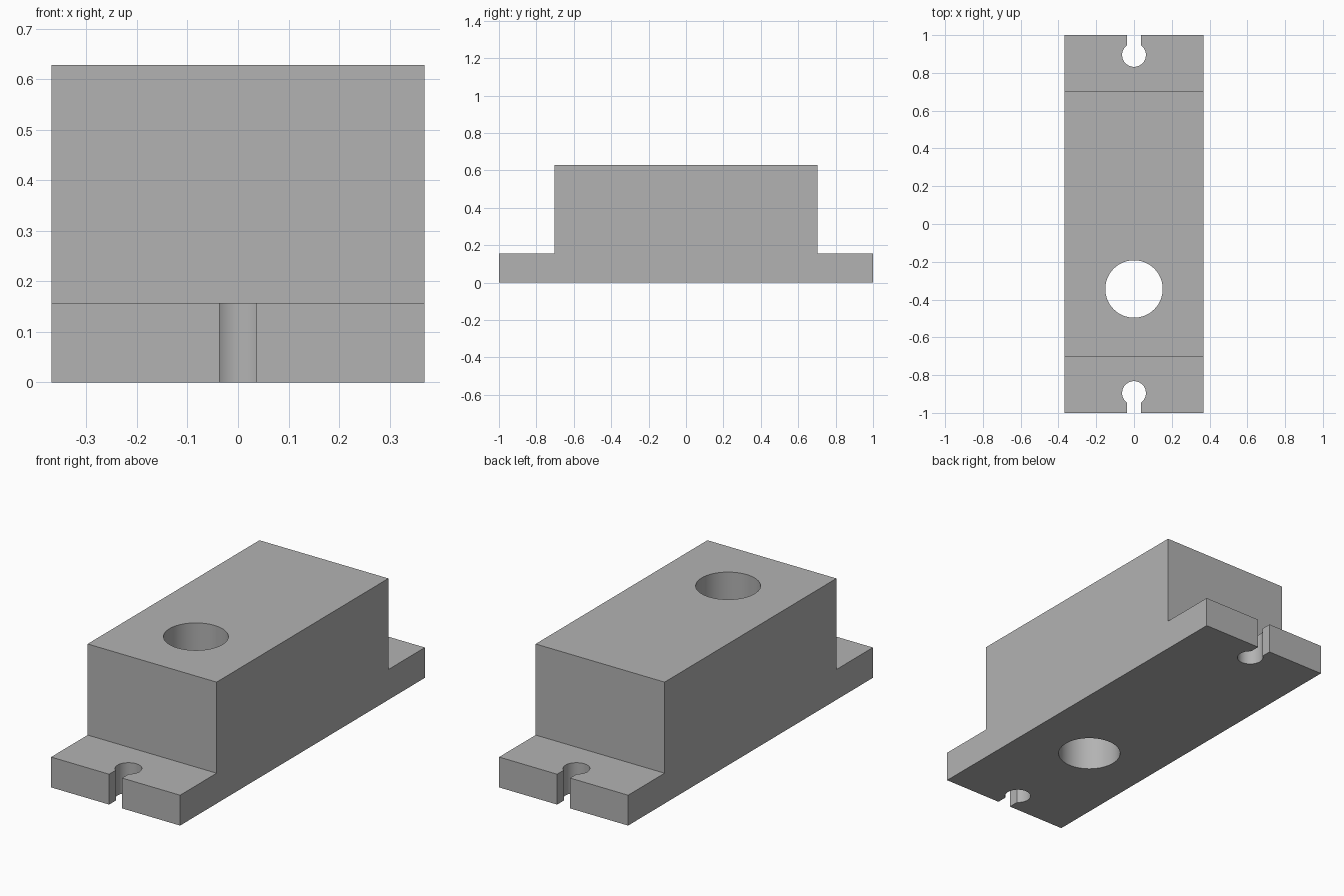
import bpy, bmesh, math

if "Cube" in bpy.data.objects:
    bpy.data.objects.remove(bpy.data.objects["Cube"])

HALF_W, BODY_Y, FLANGE_H, TOP = 0.369, 0.702, 0.157, 0.628


def prism(name, points, place, depth):
    """Extrude a closed outline; place() maps each 2D point to 3D."""
    bm = bmesh.new()
    face = bm.faces.new([bm.verts.new(place(*p)) for p in points])
    new = bmesh.ops.extrude_face_region(bm, geom=[face])["geom"]
    bmesh.ops.translate(bm, vec=depth, verts=[v for v in new if isinstance(v, bmesh.types.BMVert)])
    bmesh.ops.recalc_face_normals(bm, faces=bm.faces)
    mesh = bpy.data.meshes.new(name)
    bm.to_mesh(mesh)
    bm.free()
    obj = bpy.data.objects.new(name, mesh)
    bpy.context.collection.objects.link(obj)
    return obj


def arc(cy, r, start, end, n):
    return [(r * math.cos(start + (end - start) * i / n),
             cy + r * math.sin(start + (end - start) * i / n)) for i in range(n + 1)]


# Stepped block: side profile extruded across the width
profile = [(-1, 0), (1, 0), (1, FLANGE_H), (BODY_Y, FLANGE_H),
           (BODY_Y, TOP), (-BODY_Y, TOP), (-BODY_Y, FLANGE_H), (-1, FLANGE_H)]
block = prism("mounting_block", profile, lambda y, z: (-HALF_W, y, z), (2 * HALF_W, 0, 0))

grey = bpy.data.materials.new("grey")
grey.diffuse_color = (0.45, 0.45, 0.45, 1)
grey.use_nodes = True
grey.node_tree.nodes["Principled BSDF"].inputs["Base Color"].default_value = grey.diffuse_color
block.data.materials.append(grey)

# Through bore
cutters = [prism("bore_cutter", arc(-0.344, 0.152, 0, 2 * math.pi, 64)[:-1],
                 lambda x, y: (x, y, -0.1), (0, 0, 1))]

# Keyhole slots open at both ends
slot, radius, centre = 0.037, 0.063, 0.895
a = math.acos(slot / radius)
keyhole = [(slot, 1.1)] + arc(centre, radius, a, -math.pi - a, 48) + [(-slot, 1.1)]
for name, s in (("back", 1), ("front", -1)):
    cutters.append(prism(name + "_slot_cutter", keyhole,
                         lambda x, y, s=s: (x, s * y, -0.1), (0, 0, 0.5)))

bpy.context.view_layer.objects.active = block
block.select_set(True)
for c in cutters:
    m = block.modifiers.new(c.name, "BOOLEAN")
    m.operation, m.solver, m.object = "DIFFERENCE", "EXACT", c
    bpy.ops.object.modifier_apply(modifier=m.name)
    bpy.data.objects.remove(c)

bpy.ops.object.shade_smooth_by_angle(angle=math.radians(30))
